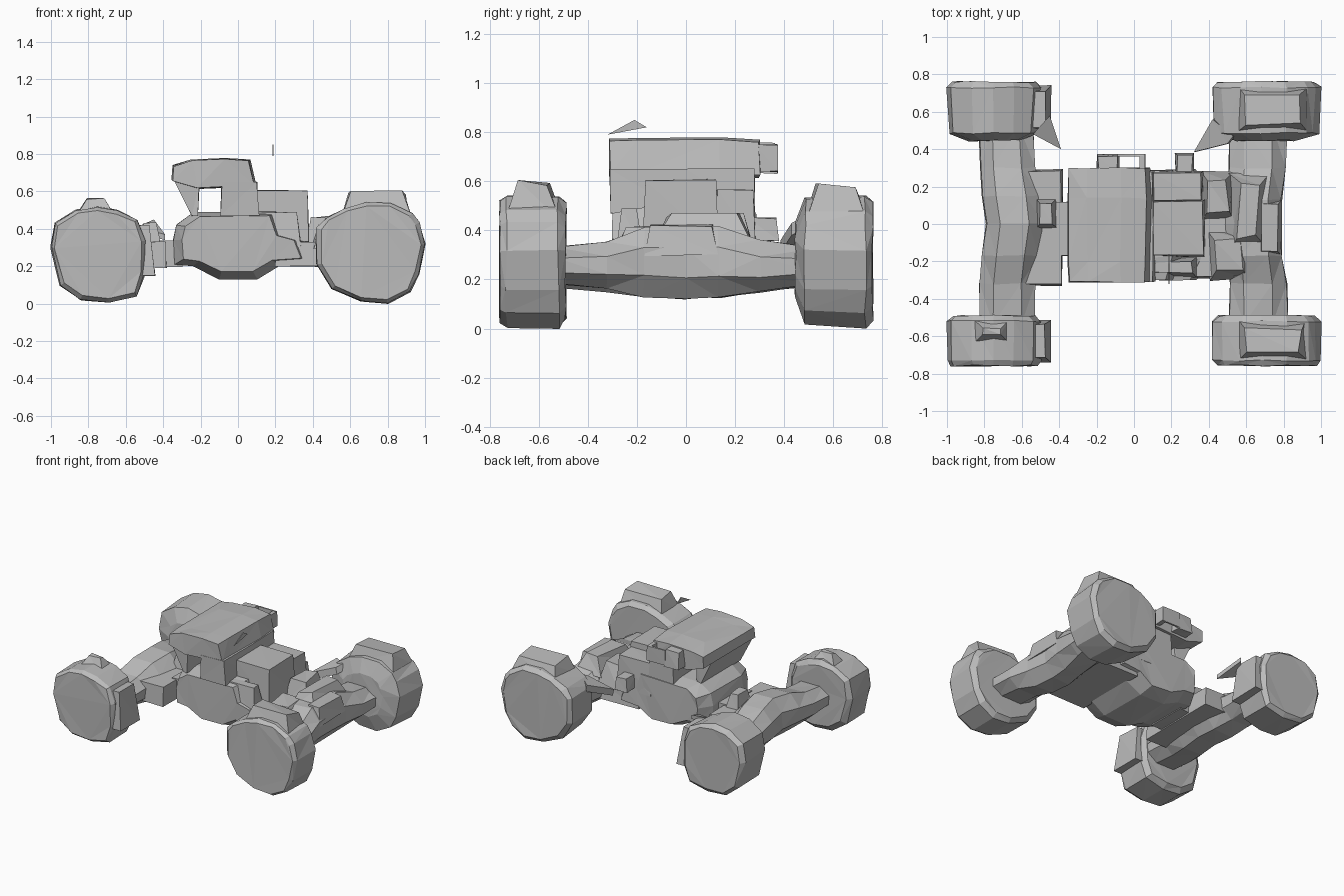
import bpy, bmesh, random
from mathutils import Vector

random.seed(4)
cube = bpy.data.objects.get("Cube")
if cube:
    bpy.data.objects.remove(cube, do_unlink=True)

GREY = (0.5, 0.5, 0.5, 1)
grey = bpy.data.materials.new("plain_grey")
grey.use_nodes = True
grey.diffuse_color = GREY
grey.node_tree.nodes["Principled BSDF"].inputs["Base Color"].default_value = GREY


def finish(name, bm, rough):
    """Facet the surface slightly and make an object of it."""
    bmesh.ops.recalc_face_normals(bm, faces=bm.faces)
    bmesh.ops.triangulate(bm, faces=bm.faces)
    for v in bm.verts:
        v.co += Vector([random.uniform(-rough, rough) for _ in range(3)])
    mesh = bpy.data.meshes.new(name)
    bm.to_mesh(mesh)
    bm.free()
    mesh.materials.append(grey)
    obj = bpy.data.objects.new(name, mesh)
    bpy.context.collection.objects.link(obj)


def loft(name, rings, rough=0.005):
    """Skin a row of equal rings of points and cap both ends."""
    bm = bmesh.new()
    rows = [[bm.verts.new(p) for p in ring] for ring in rings]
    n = len(rows[0])
    for a, b in zip(rows, rows[1:]):
        for i in range(n):
            j = (i + 1) % n
            bm.faces.new((a[i], a[j], b[j], b[i]))
    bm.faces.new(rows[0])
    bm.faces.new(rows[-1])
    finish(name, bm, rough)


def extrude_y(name, outline, stations, centre=(0, 0)):
    """Sweep an x-z outline along y; each station is (y, scale)."""
    cx, cz = centre
    loft(name, [[(cx + (x - cx) * s, y, cz + (z - cz) * s) for x, z in outline]
                for y, s in stations])


def block(name, x, y, z, taper=0.0, rough=0.005):
    """Box between limits, narrowed at the top by the taper."""
    def ring(h, t):
        return [(x[0] + t, y[0] + t, h), (x[1] - t, y[0] + t, h),
                (x[1] - t, y[1] - t, h), (x[0] + t, y[1] - t, h)]
    loft(name, [ring(z[0], 0), ring(z[1], taper)], rough)


def axle(name, sections):
    """Eight-sided beam along y from (y, x0, x1, z0, z1) sections."""
    rings = []
    for y, x0, x1, z0, z1 in sections:
        c, d = (x1 - x0) * 0.25, (z1 - z0) * 0.3
        rings.append([(x0 + c, y, z0), (x1 - c, y, z0), (x1, y, z0 + d), (x1, y, z1 - d),
                      (x1 - c, y, z1), (x0 + c, y, z1), (x0, y, z1 - d), (x0, y, z0 + d)])
    loft(name, rings)


# Wheels
right_wheel = [(-1, .3), (-.98, .43), (-.87, .5), (-.75, .52), (-.64, .5),
               (-.54, .45), (-.5, .34), (-.5, .16), (-.54, .04), (-.69, .01),
               (-.84, .02), (-.95, .1)]
left_wheel = [(.42, .4), (.47, .46), (.57, .51), (.68, .54), (.82, .54), (.93, .48), (.97, .43),
              (1, .32), (.97, .16), (.92, .06), (.8, 0), (.66, .01), (.5, .08), (.42, .21)]
front_tread = [(-.757, .92), (-.73, 1), (-.52, 1), (-.49, .88)]
back_tread = [(.445, .55), (.485, .96), (.73, 1), (.76, .9)]
for side, outline, centre in (("right", right_wheel, (-.74, .27)),
                              ("left", left_wheel, (.71, .29))):
    for end, tread in (("front", front_tread), ("back", back_tread)):
        extrude_y(f"{end}_{side}_wheel", outline, tread, centre)

# Mudguard humps and inner flaps
block("front_right_hump", (-.87, -.65), (-.65, -.5), (.46, .56), .06)
for end, y, top in (("front", (-.74, -.51), .595), ("back", (.49, .74), .58)):
    block(f"{end}_left_hump", (.55, .93), y, (.45, top), .045, .012)
    block(f"{end}_right_flap", (-.58, -.445), y, (.15, .42), .03)

# Axle beams
axle("right_axle", [(-.53, -.83, -.53, .17, .33), (-.32, -.83, -.53, .15, .35),
                    (-.17, -.81, -.51, .13, .4), (0, -.79, -.49, .13, .42),
                    (.15, -.81, -.5, .13, .4), (.3, -.82, -.53, .15, .36),
                    (.53, -.83, -.54, .17, .33)])
axle("left_axle", [(-.53, .51, .82, .18, .33), (-.32, .51, .82, .16, .35),
                   (-.17, .5, .79, .13, .41), (0, .49, .78, .12, .42),
                   (.13, .5, .79, .13, .42), (.3, .51, .81, .15, .36),
                   (.53, .51, .82, .18, .33)])

# Central hull, narrowing to the front and back
hull = [(-.35, .34), (-.33, .42), (-.24, .485), (.2, .49), (.25, .36), (.36, .33),
        (.4, .22), (.22, .2), (.1, .13), (-.1, .13), (-.24, .2), (-.34, .21)]
extrude_y("hull", hull, [(-.3, .84), (-.18, 1), (.18, 1), (.29, .84)], (-.02, .38))
block("right_bracket", (-.62, -.38), (-.33, .29), (.19, .33), .01)
block("right_link", (-.42, -.3), (-.17, .12), (.2, .34))
block("right_link_lump", (-.53, -.41), (-.03, .14), (.3, .43), .03)
block("left_bracket", (.2, .58), (-.29, .27), (.2, .33), .01)

# Cabin: arched roof over a post and a slanted front pillar
roof = [(-.355, .66), (-.35, .74), (-.25, .765), (-.07, .775), (.06, .765),
        (.095, .63), (-.22, .615)]
extrude_y("roof", roof, [(-.31, .97), (-.2, .99), (.14, 1.02), (.3, .98)], (-.13, .65))
post = [(-.09, .47), (.11, .47), (.1, .65), (-.09, .65)]
extrude_y("cabin_post", post, [(-.31, 1), (0, 1), (.28, 1)])
pillar = [(-.25, .47), (-.21, .47), (-.21, .64), (-.34, .66)]
extrude_y("cabin_pillar", pillar, [(-.29, 1), (.18, 1)])
block("cabin_back_block", (-.2, -.08), (.27, .37), (.63, .755), .01)
block("cabin_back_rail", (-.09, .05), (.36, .375), (.64, .75), rough=.002)
block("cabin_back_post", (.03, .06), (.28, .375), (.64, .75), rough=.002)

# Side cab, shoulders and exhaust
block("side_cab", (.09, .38), (-.175, .13), (.33, .605), .01)
block("side_cab_back", (.09, .37), (.11, .285), (.33, .565), .015)
block("side_shoulder", (.08, .34), (-.29, -.17), (.3, .49), .03)
block("exhaust", (.22, .32), (.24, .38), (.36, .45), .01)

# Loose fittings over the left axle
block("engine_lump", (.5, .72), (-.13, .27), (.34, .46), .06, .015)
block("engine_front_lump", (.4, .62), (-.29, -.04), (.3, .42), .04, .015)
block("engine_side_lump", (.36, .54), (.02, .27), (.3, .47), .04, .015)
block("axle_cover", (.66, .79), (-.17, .13), (.3, .42), .02)


def shard(name, pts, offset):
    """Thin flat plate."""
    shift = Vector(offset)
    loft(name, [pts, [tuple(Vector(p) + shift) for p in pts]], 0)


# Bent mudguard plates and the loose roof splinter
shard("right_plate", [(-.54, .48, .38), (-.45, .58, .42), (-.39, .4, .34)], (0, 0, .03))
shard("left_plate", [(.53, .47, .45), (.42, .56, .43), (.32, .385, .36), (.5, .43, .43)],
      (.01, 0, -.05))
shard("roof_splinter", [(.185, -.32, .79), (.185, -.21, .85), (.185, -.16, .82)], (.006, 0, 0))
